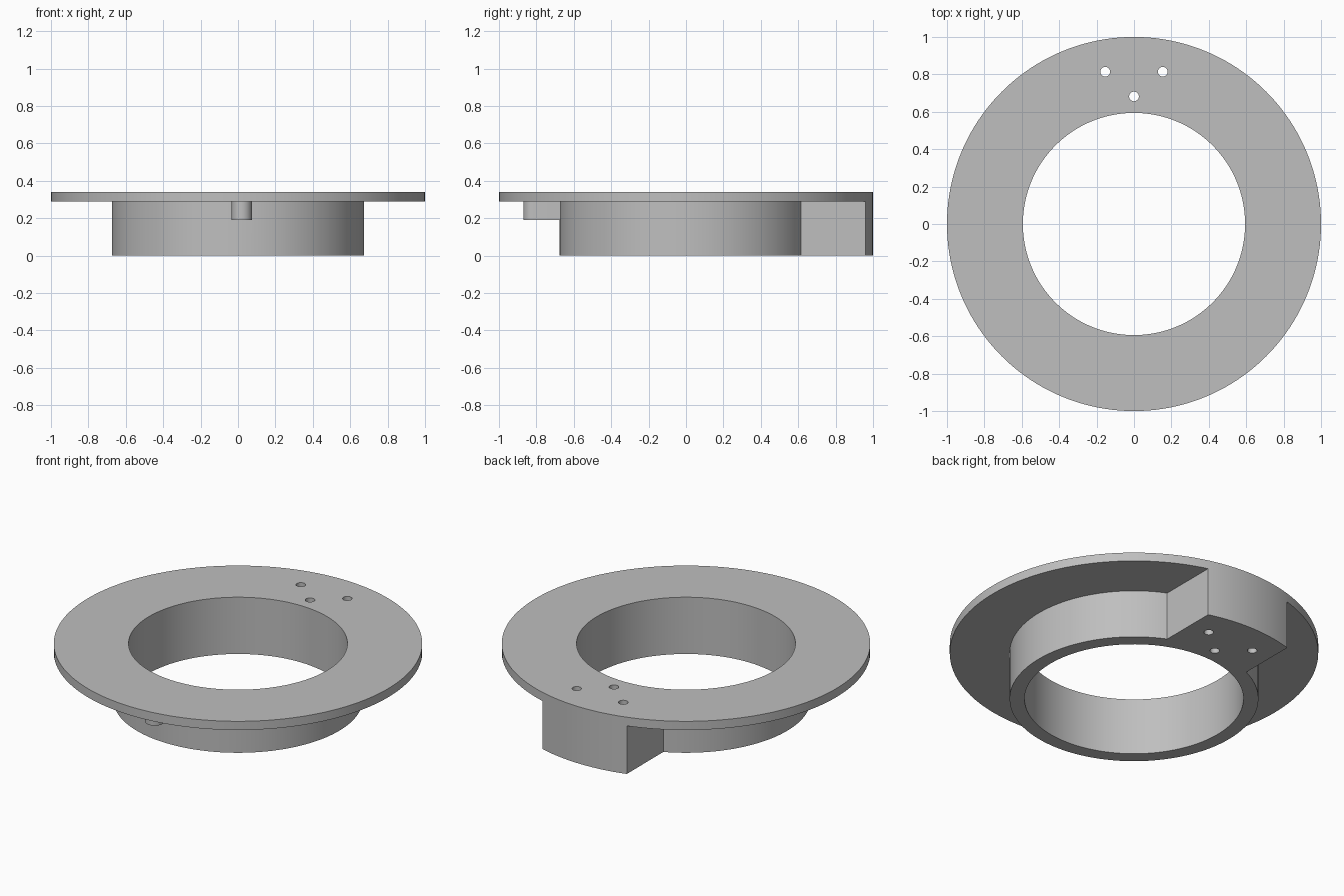
import bpy, bmesh, math

cube = bpy.data.objects.get("Cube")
if cube:
    bpy.data.objects.remove(cube, do_unlink=True)

RIM, HUB, BORE = 1.0, 0.675, 0.594
TOP, UNDER = 0.34, 0.288      # plate top and underside heights
BLOCK = 0.28                  # half width of the rear block

grey = bpy.data.materials.new("plain grey")
grey.use_nodes = True
colour = (0.52, 0.52, 0.52, 1)
grey.diffuse_color = colour
grey.node_tree.nodes["Principled BSDF"].inputs["Base Color"].default_value = colour


def arc(radius, start, end, steps, cx=0, cy=0):
    """Points along an arc, both ends included."""
    return [(cx + radius * math.cos(start + (end - start) * i / steps),
             cy + radius * math.sin(start + (end - start) * i / steps))
            for i in range(steps + 1)]


def circle(radius, steps, cx=0, cy=0):
    return arc(radius, 0, math.tau, steps, cx, cy)[:-1]


def prism(name, outline, low, high):
    """Solid made by raising a flat outline."""
    bm = bmesh.new()
    base = bm.faces.new([bm.verts.new((x, y, low)) for x, y in outline])
    raised = bmesh.ops.extrude_face_region(bm, geom=[base])["geom"]
    bmesh.ops.translate(bm, vec=(0, 0, high - low),
                        verts=[v for v in raised if isinstance(v, bmesh.types.BMVert)])
    bmesh.ops.recalc_face_normals(bm, faces=bm.faces)
    mesh = bpy.data.meshes.new(name)
    bm.to_mesh(mesh)
    bm.free()
    mesh.materials.append(grey)
    obj = bpy.data.objects.new(name, mesh)
    bpy.context.collection.objects.link(obj)
    return obj


def combine(body, tool, operation):
    """Apply a boolean and discard the helper."""
    tool.hide_render = True
    mod = body.modifiers.new("boolean", "BOOLEAN")
    mod.operation, mod.object, mod.solver = operation, tool, "EXACT"
    bpy.context.view_layer.objects.active = body
    bpy.ops.object.modifier_apply(modifier=mod.name)
    bpy.data.objects.remove(tool, do_unlink=True)


# Round plate, full height before cutting
body = prism("flanged_collar", circle(RIM, 160), 0, TOP)

# Clear the space under the flange, leaving the collar and the rear block
far = 1.2
a_out, a_in = math.acos(BLOCK / far), math.acos(BLOCK / HUB)
outline = (arc(far, math.pi - a_out, math.tau + a_out, 140)
           + arc(HUB, math.tau + a_in, math.pi - a_in, 140))
combine(body, prism("under_cutter", outline, -0.1, UNDER), "DIFFERENCE")

# Round-ended front tab
tab_x, tab_r, tab_tip = 0.02, 0.054, -0.87
tab = (arc(tab_r, math.pi, math.tau, 24, tab_x, tab_tip + tab_r)
       + [(tab_x + tab_r, -0.64), (tab_x - tab_r, -0.64)])
combine(body, prism("front_tab", tab, 0.19, UNDER + 0.02), "UNION")

# Central bore and three screw holes
combine(body, prism("bore_cutter", circle(BORE, 128), -0.1, 0.5), "DIFFERENCE")
for x, y in ((-0.154, 0.814), (0.154, 0.814), (0, 0.682)):
    combine(body, prism("hole_cutter", circle(0.026, 32, x, y), -0.1, 0.5), "DIFFERENCE")

# Smooth the round walls, keep the rims crisp
bpy.ops.object.select_all(action="DESELECT")
body.select_set(True)
bpy.context.view_layer.objects.active = body
bpy.ops.object.shade_smooth_by_angle(angle=math.radians(30))
